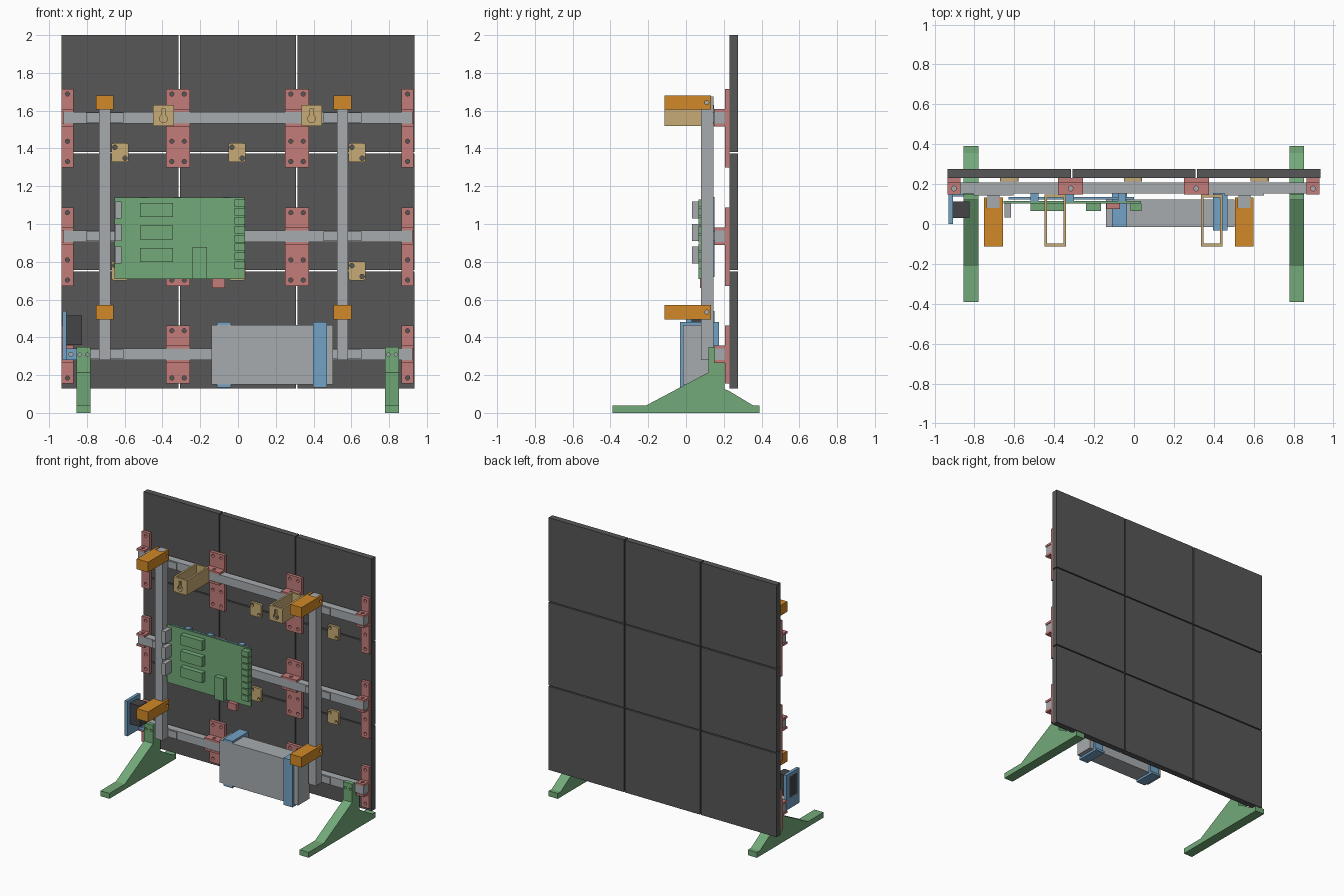
import bpy, bmesh
from math import pi
from mathutils import Matrix, Vector

start_cube = bpy.data.objects.get("Cube")
if start_cube:
    bpy.data.objects.remove(start_cube, do_unlink=True)


def material(name, r, g, b):
    m = bpy.data.materials.new(name)
    m.use_nodes = True
    m.diffuse_color = (r, g, b, 1)
    m.node_tree.nodes["Principled BSDF"].inputs["Base Color"].default_value = (r, g, b, 1)
    return m


CHARCOAL = material("charcoal", .095, .095, .095)
GREY = material("aluminium grey", .39, .41, .43)
PINK = material("dusty pink", .54, .20, .195)
TAN = material("tan", .57, .41, .18)
ORANGE = material("orange", .64, .25, .02)
GREEN = material("green", .17, .40, .19)
BLUE = material("blue", .17, .36, .56)
BLACK = material("socket black", .06, .06, .065)


def finish(name, bm, mat):
    bmesh.ops.recalc_face_normals(bm, faces=bm.faces)
    mesh = bpy.data.meshes.new(name)
    bm.to_mesh(mesh)
    bm.free()
    mesh.materials.append(mat)
    ob = bpy.data.objects.new(name, mesh)
    bpy.context.collection.objects.link(ob)
    return ob


def add_box(bm, xs, ys, zs):
    lo, hi = Vector((xs[0], ys[0], zs[0])), Vector((xs[1], ys[1], zs[1]))
    mat = Matrix.Translation((lo + hi) / 2) @ Matrix.Diagonal((*(hi - lo), 1))
    return bmesh.ops.create_cube(bm, size=1, matrix=mat)["verts"]


def box(name, xs, ys, zs, mat):
    bm = bmesh.new()
    add_box(bm, xs, ys, zs)
    return finish(name, bm, mat)


def boxes(name, parts, mat):
    bm = bmesh.new()
    for p in parts:
        add_box(bm, *p)
    return finish(name, bm, mat)


def add_cylinder(bm, centre, axis, radius, depth):
    turn = Vector((0, 0, 1)).rotation_difference(Vector(axis)).to_matrix().to_4x4()
    bmesh.ops.create_cone(bm, cap_ends=True, segments=16, radius1=radius, radius2=radius,
                          depth=depth, matrix=Matrix.Translation(centre) @ turn)


def cut(ob, cutter_bm):
    cutter = finish("cutter", cutter_bm, ob.data.materials[0])
    cutter.hide_render = True
    mod = ob.modifiers.new("cut", "BOOLEAN")
    mod.operation, mod.object = "DIFFERENCE", cutter
    bpy.context.view_layer.objects.active = ob
    bpy.ops.object.modifier_apply(modifier=mod.name)
    bpy.data.objects.remove(cutter, do_unlink=True)


def drill(ob, centres, radius, axis=(0, 1, 0), depth=.1):
    bm = bmesh.new()
    for c in centres:
        add_cylinder(bm, c, axis, radius, depth)
    cut(ob, bm)


# Display wall: three by three panels with narrow seams
PITCH, SEAM = .6233, .004
for i in range(3):
    for j in range(3):
        x, z = -.935 + i * PITCH, .13 + j * PITCH
        box("display_panel", (x + SEAM * (i > 0), x + PITCH - SEAM * (i < 2)), (.23, .275),
            (z + SEAM * (j > 0), z + PITCH - SEAM * (j < 2)), CHARCOAL)

# Frame rails and uprights
RAILS = (.31, .935, 1.563)
UPRIGHTS = (-.705, .553)
for z in RAILS:
    box("cross_rail", (-.925, .925), (.152, .208), (z - .031, z + .031), GREY)
    for x in UPRIGHTS:
        box("joint_plate", (x - .1, x + .1), (.144, .153), (z - .026, z + .026), GREY)
for x in UPRIGHTS:
    box("upright", (x - .03, x + .03), (.08, .146), (.28, 1.675), GREY)

# Brackets clamping the rails to the panels
for z in RAILS:
    low = .155 if z == RAILS[0] else .263
    for x, half, offsets in ((-.903, .032, (0,)), (-.3175, .0625, (-.033, .033)),
                             (.3125, .0625, (-.033, .033)), (.898, .032, (0,))):
        plate = box("bracket_plate", (x - half, x + half), (.207, .23), (z - low, z + .152), PINK)
        heights = [.125, -.125] + ([-.232] if low > .2 else [])
        drill(plate, [(x + o, .2, z + h) for o in offsets for h in heights], .011)
        for s in (-1, 1):
            a, b = sorted((z + s * .031, z + s * .047))
            tab = box("bracket_tab", (x - half, x + half), (.148, .208), (a, b), PINK)
            drill(tab, [(x, .178, z + s * .04)], .012, (0, 0, 1))

# Corner plates bridging the panel seams
for z in (1.378, .752):
    for x in (-.625, -.005, .63):
        bm = bmesh.new()
        add_box(bm, (x - .046, x + .046), (.213, .23), (z - .05, z + .05))
        edges = [e for e in bm.edges if abs(e.verts[0].co.y - e.verts[1].co.y) > .01]
        bmesh.ops.bevel(bm, geom=edges, offset=.013, segments=3, affect="EDGES", profile=.5)
        seam_plate = finish("seam_plate", bm, TAN)
        drill(seam_plate, [(x - .027, .22, z + .028), (x + .027, .22, z - .03)], .012)

# Bumper arms wrapping the uprights
for x in UPRIGHTS:
    for z in (.533, 1.643):
        arm = box("bumper_arm", (x - .047, x + .047), (-.113, .132), (z - .038, z + .038), ORANGE)
        slot = bmesh.new()
        add_box(slot, (x - .031, x + .031), (.079, .2), (z - .1, z + .1))
        cut(arm, slot)
        drill(arm, [(x, .11, z)], .011, (1, 0, 0), .3)

# Hanging loops with keyholes
for x in (-.395, .39):
    loop = box("hanging_loop", (x - .055, x + .055), (-.113, .147), (1.52, 1.63), TAN)
    hollow = bmesh.new()
    add_box(hollow, (x - .041, x + .041), (-.098, .134), (1.4, 1.7))
    cut(loop, hollow)
    drill(loop, [(x, -.1, 1.557)], .021)
    slot = bmesh.new()
    add_box(slot, (x - .01, x + .01), (-.15, -.05), (1.557, 1.61))
    cut(loop, slot)

# Control board with its chips, sockets and carrier
box("control_board", (-.655, .035), (.103, .115), (.71, 1.14), GREEN)
for z in (.837, .955, 1.075):
    box("board_module", (-.518, -.343), (.066, .104), (z - .037, z + .037), GREEN)
    box("network_socket", (-.65, -.618), (.033, .104), (z - .045, z + .045), GREY)
box("board_header", (-.24, -.165), (.066, .104), (.71, .878), GREEN)
boxes("terminal_row", [((-.018, .037), (.066, .104), (.762 + i * .047, .802 + i * .047))
                       for i in range(8)], GREEN)
box("board_plug", (-.138, -.07), (.075, .11), (.66, .712), PINK)
boxes("board_carrier", [((-.63, .0), (.124, .136), (z - .025, z + .025)) for z in (.745, 1.11)]
      + [((x - .02, x + .02), (.114, .152), (.72, 1.143)) for x in (-.5, -.32, -.06)], BLUE)

# Power supply held by two straps
box("power_supply", (-.14, .503), (-.015, .122), (.15, .466), GREY)
for x, front in ((-.073, 0), (.433, 1)):
    parts = [((x - .037, x + .037), (-.015, .15), (.466, .482)),
             ((x - .037, x + .037), (-.015, .15), (.134, .15)),
             ((x - .037, x + .037), (.122, .138), (.134, .482)),
             ((x - .037, x + .037), (.138, .175), (.342, .482))]
    if front:
        parts.append(((x - .037, x + .037), (-.033, -.014), (.134, .482)))
    boxes("supply_strap", parts, BLUE)

# Power inlet on its side plate
inlet_plate = box("inlet_plate", (-.93, -.907), (.0, .152), (.28, .54), BLUE)
opening = bmesh.new()
add_box(opening, (-1, -.8), (.03, .113), (.36, .515))
cut(inlet_plate, opening)
box("power_inlet", (-.926, -.825), (.03, .113), (.36, .515), BLACK)
inlet_flange = box("inlet_flange", (-.91, -.85), (.137, .15), (.28, .34), BLUE)
drill(inlet_flange, [(-.885, .14, .31)], .011)

# Floor feet from one side profile
PROFILE = [(-.39, 0), (.39, 0), (.39, .04), (.355, .04), (.225, .118), (.205, .125),
           (.205, .278), (.151, .278), (.151, .35), (.12, .35), (.12, .215), (-.21, .04), (-.39, .04)]
for x in (-.818, .816):
    bm = bmesh.new()
    face = bm.faces.new([bm.verts.new((x - .037, y, z)) for y, z in PROFILE])
    side = bmesh.ops.extrude_face_region(bm, geom=[face])["geom"]
    bmesh.ops.translate(bm, vec=(.074, 0, 0), verts=[v for v in side if isinstance(v, bmesh.types.BMVert)])
    foot = finish("floor_foot", bm, GREEN)
    drill(foot, [(x - .02, .13, .308), (x + .02, .13, .308)], .009)
